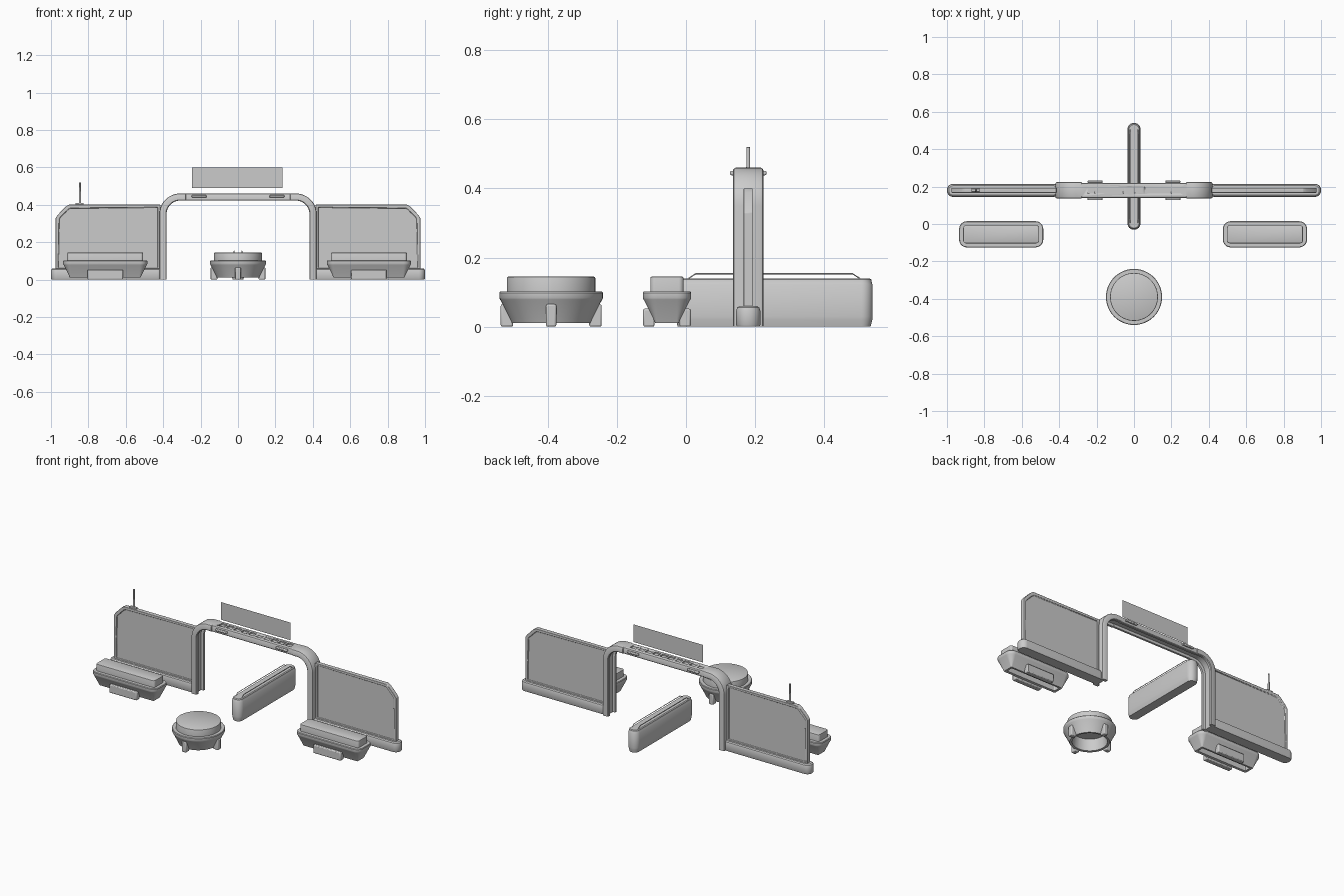
import bpy, bmesh, math
from mathutils import Vector

if "Cube" in bpy.data.objects:
    bpy.data.objects.remove(bpy.data.objects["Cube"])

ARCH_Y = 0.18


def finish(name, bm, bevel=0, angle=35):
    bmesh.ops.recalc_face_normals(bm, faces=bm.faces)
    me = bpy.data.meshes.new(name)
    bm.to_mesh(me)
    bm.free()
    ob = bpy.data.objects.new(name, me)
    bpy.context.collection.objects.link(ob)
    bpy.ops.object.select_all(action='DESELECT')
    ob.select_set(True)
    bpy.context.view_layer.objects.active = ob
    if bevel:
        m = ob.modifiers.new("Bevel", 'BEVEL')
        m.width, m.segments, m.limit_method = bevel, 2, 'ANGLE'
    bpy.ops.object.shade_smooth_by_angle(angle=math.radians(angle))
    return ob


def add_box(bm, x0, x1, y0, y1, z0, z1):
    vs = bmesh.ops.create_cube(bm, size=1)['verts']
    for v in vs:
        v.co = Vector((x0 + (v.co.x + .5) * (x1 - x0), y0 + (v.co.y + .5) * (y1 - y0),
                       z0 + (v.co.z + .5) * (z1 - z0)))


def box(name, *dims, bevel=0.0):
    bm = bmesh.new()
    add_box(bm, *dims)
    return finish(name, bm, bevel)


def bridge(bm, rings, closed=False):
    n = len(rings[0])
    for a, b in zip(rings, rings[1:]):
        for i in range(n):
            j = (i + 1) % n
            bm.faces.new((a[i], a[j], b[j], b[i]))
    bm.faces.new(rings[0])
    bm.faces.new(rings[-1])


def loft(name, cx, cy, hx, hy, r, profile, seg=8):
    """Rounded-rectangle rings stacked by (inset, z)."""
    bm = bmesh.new()
    rings = []
    for inset, z in profile:
        ax, ay, rr = hx - inset, hy - inset, max(r - inset, .005)
        ring = []
        for q, (sx, sy) in enumerate(((1, 1), (-1, 1), (-1, -1), (1, -1))):
            for k in range(seg + 1):
                # tiny offset keeps full circles free of doubled points
                t = math.pi / 2 * (q + .005 + .99 * k / seg)
                ring.append(bm.verts.new((cx + sx * (ax - rr) + rr * math.cos(t),
                                          cy + sy * (ay - rr) + rr * math.sin(t), z)))
        rings.append(ring)
    bridge(bm, rings)
    return finish(name, bm)


# Arch: grooved channel section swept over two legs, rounded corners and a beam
W, H, R = .42, .46, .11
path = [(-W, 0, -1, 0)]
for k in range(13):
    t = math.pi - math.pi / 2 * k / 12
    c, s = math.cos(t), math.sin(t)
    path.append((-W + R + R * c, H - R + R * s, c, s))
path += [(-.281, H, 0, 1), (-.279, H, 0, 1)]
path += [(-x, z, -nx, nz) for x, z, nx, nz in reversed(path)]
section = [(0, -.82), (.002, -.92), (.008, -1), (.034, -1), (.038, -.92), (.038, -.6), (.022, -.55)]
section += [(d, -y) for d, y in reversed(section)]
bm = bmesh.new()
rings = []
for x, z, nx, nz in path:
    hy = .0405 if abs(x) < .28 else .0445
    rings.append([bm.verts.new((x - nx * d, ARCH_Y + y * hy, z - nz * d)) for d, y in section])
bridge(bm, rings)
arch = finish("arch", bm)

# Row of vents cut in the beam top
bm = bmesh.new()
for i in range(10):
    x = -.2295 + i * .051
    add_box(bm, x - .019, x + .019, ARCH_Y - .017, ARCH_Y + .017, H - .008, H + .02)
cutter = finish("vent_cutter", bm)
cutter.hide_render = True
m = arch.modifiers.new("Vents", 'BOOLEAN')
m.object, m.solver = cutter, 'EXACT'
bpy.context.view_layer.objects.active = arch
bpy.ops.object.modifier_apply(modifier="Vents")
bpy.data.objects.remove(cutter)

# Hanging sign above the beam
bm = bmesh.new()
bm.faces.new([bm.verts.new(p) for p in ((-.245, ARCH_Y, .49), (.237, ARCH_Y, .49),
                                        (.237, ARCH_Y, .60), (-.245, ARCH_Y, .60))])
finish("sign_panel", bm)

for side, s in (("left", -1), ("right", 1)):
    # Clips on the beam edges
    for end, e in (("front", -1), ("back", 1)):
        y = ARCH_Y + e * .046
        box(f"{side}_{end}_clip", s * .208 - .04, s * .208 + .04, y - .007, y + .007,
            .438, .451, bevel=.004)

    # Wall base
    loft(f"{side}_wall_base", s * .70, ARCH_Y, .30, .035, .033,
         [(.003, 0), (0, .006), (0, .046), (.003, .055), (.010, .060)])

    # Framed wall panel with recessed panes
    bm = bmesh.new()
    outline = [(.415, .05), (.975, .05), (.975, .33), (.962, .348), (.922, .389), (.905, .40), (.415, .40)]
    f = bm.faces.new([bm.verts.new((s * x, ARCH_Y - .013, z)) for x, z in outline])
    ext = bmesh.ops.extrude_face_region(bm, geom=[f])['geom']
    bmesh.ops.translate(bm, vec=(0, .026, 0), verts=[g for g in ext if isinstance(g, bmesh.types.BMVert)])
    bmesh.ops.recalc_face_normals(bm, faces=bm.faces)
    faces = [g for g in bm.faces if abs(g.normal.y) > .9]
    bmesh.ops.inset_individual(bm, faces=faces, thickness=.018)
    bmesh.ops.inset_individual(bm, faces=faces, thickness=.003, depth=-.007)
    finish(f"{side}_wall_panel", bm, bevel=.002)

# Antenna on the left wall
box("antenna_base", -.87, -.825, ARCH_Y - .009, ARCH_Y + .009, .398, .41, bevel=.003)
bm = bmesh.new()
bmesh.ops.create_cone(bm, cap_ends=True, segments=12, radius1=.0065, radius2=.005, depth=.12)
bmesh.ops.translate(bm, vec=(-.845, ARCH_Y, .46), verts=bm.verts)
finish("antenna", bm, bevel=.002)

# Central barrier with two low handrails
loft("barrier", 0, .255, .035, .285, .033,
     [(.006, 0), (.001, .02), (0, .03), (0, .122), (.002, .125), (.004, .136), (.009, .14)])
for side, x in (("left", -.021), ("right", .021)):
    cu = bpy.data.curves.new(f"{side}_barrier_rail", 'CURVE')
    cu.dimensions, cu.bevel_depth, cu.bevel_resolution = '3D', .002, 1
    cu.use_fill_caps = True
    sp = cu.splines.new('POLY')
    pts = [(.005, .138), (.028, .153), (.482, .153), (.505, .138)]
    sp.points.add(len(pts) - 1)
    for p, (y, z) in zip(sp.points, pts):
        p.co = (x, y, z, 1)
    bpy.context.collection.objects.link(bpy.data.objects.new(cu.name, cu))

# Seats: cushion, overhanging rim and hollow tapered tub
TUB = [(.055, .085), (.050, .012), (.036, .010), (.030, .024), (.006, .072), (.002, .079),
       (0, .083), (0, .098), (.003, .102), (.018, .102)]
CUSHION = [(.022, .098), (.022, .140), (.023, .143), (.027, .145)]
for side, cx in (("left", -.71), ("right", .70)):
    loft(f"{side}_bench_tub", cx, -.055, .225, .07, .042, TUB)
    loft(f"{side}_bench_cushion", cx, -.055, .225, .07, .036, CUSHION)
    # Wide feet at the front and back of each bench
    for end, e in (("front", -1), ("back", 1)):
        y0, y1 = sorted((-.055 + e * .036, -.055 + e * .069))
        box(f"{side}_bench_{end}_foot", cx - .095, cx + .095, y0, y1, 0, .052, bevel=.005)

loft("round_seat_tub", 0, -.39, .15, .15, .15, TUB, seg=12)
loft("round_seat_cushion", 0, -.39, .15, .15, .15, CUSHION, seg=12)
for i in range(4):
    dx, dy = ((1, 0), (0, 1), (-1, 0), (0, -1))[i]
    cx, cy = dx * .128, -.39 + dy * .128
    hx, hy = (.018, .015) if dx else (.015, .018)
    box(f"round_seat_foot_{i + 1}", cx - hx, cx + hx, cy - hy, cy + hy, 0, .065, bevel=.005)
